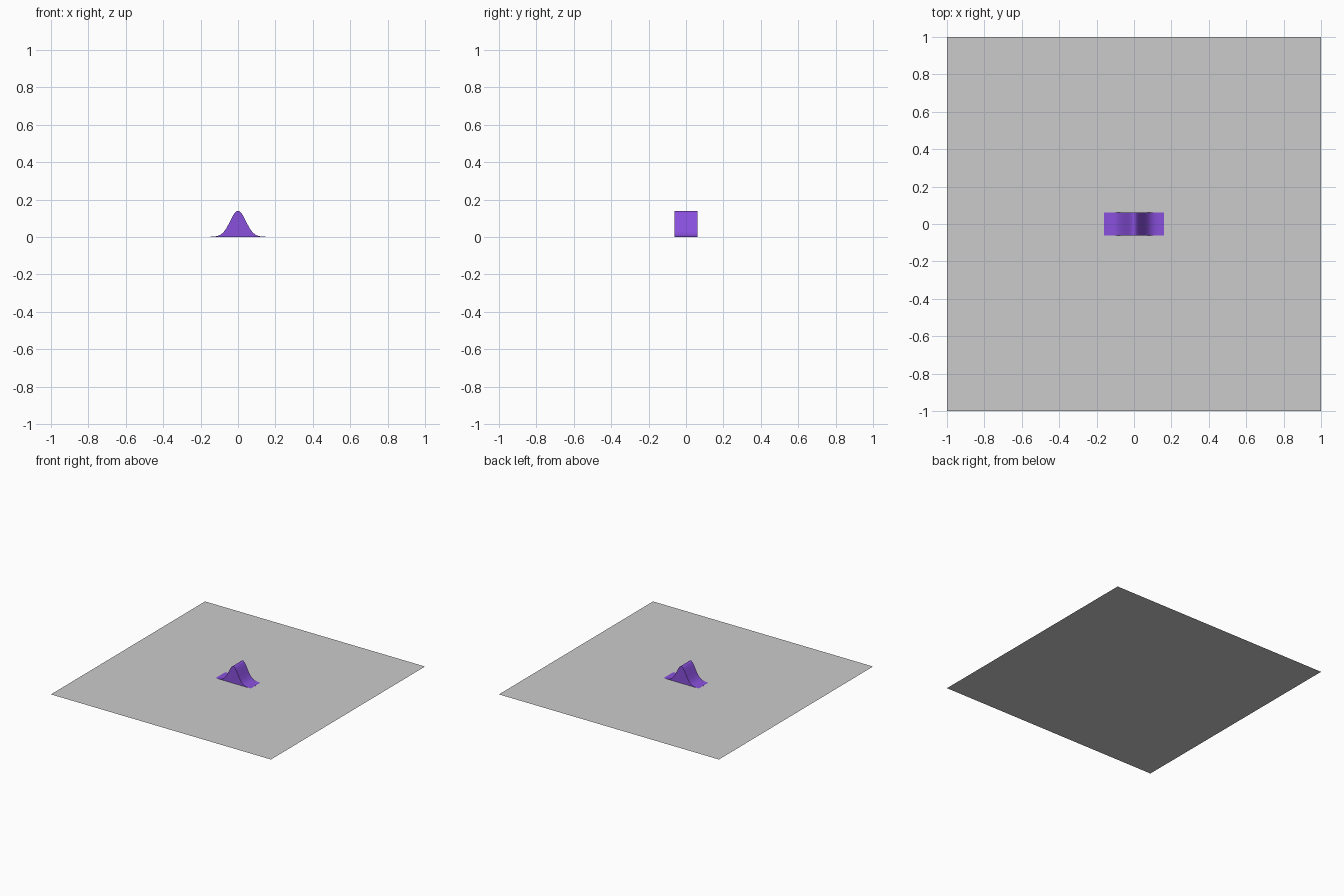
import bpy, bmesh, math

if "Cube" in bpy.data.objects:
    bpy.data.objects.remove(bpy.data.objects["Cube"])

HALF_X, HALF_Y = 0.16, 0.0625
HEIGHT, SIGMA, LIFT, STEPS = 0.14, 0.042, 0.001, 64

# Flat square base sheet
bpy.ops.mesh.primitive_plane_add(size=2)
bpy.context.object.name = "base_sheet"

# Bell-curve profile, closed along the bottom and extruded along y
bm = bmesh.new()
profile = []
for i in range(STEPS + 1):
    x = -HALF_X + 2 * HALF_X * i / STEPS
    z = LIFT + (HEIGHT - LIFT) * math.exp(-x * x / (2 * SIGMA ** 2))
    profile.append(bm.verts.new((x, -HALF_Y, z)))
profile.append(bm.verts.new((HALF_X, -HALF_Y, LIFT)))
profile.append(bm.verts.new((-HALF_X, -HALF_Y, LIFT)))
cap = bm.faces.new(profile)
ext = bmesh.ops.extrude_face_region(bm, geom=[cap], use_keep_orig=True)
new_verts = [g for g in ext["geom"] if isinstance(g, bmesh.types.BMVert)]
bmesh.ops.translate(bm, vec=(0, 2 * HALF_Y, 0), verts=new_verts)
bmesh.ops.recalc_face_normals(bm, faces=bm.faces)
mesh = bpy.data.meshes.new("bell_ridge")
bm.to_mesh(mesh)
bm.free()
ridge = bpy.data.objects.new("bell_ridge", mesh)
bpy.context.collection.objects.link(ridge)

# Purple finish and smooth curve with sharp end caps
purple = bpy.data.materials.new("purple")
purple.diffuse_color = (0.25, 0.08, 0.72, 1)
purple.use_nodes = True
purple.node_tree.nodes["Principled BSDF"].inputs["Base Color"].default_value = purple.diffuse_color
mesh.materials.append(purple)
bpy.ops.object.select_all(action="DESELECT")
ridge.select_set(True)
bpy.context.view_layer.objects.active = ridge
bpy.ops.object.shade_smooth_by_angle(angle=math.radians(30))
